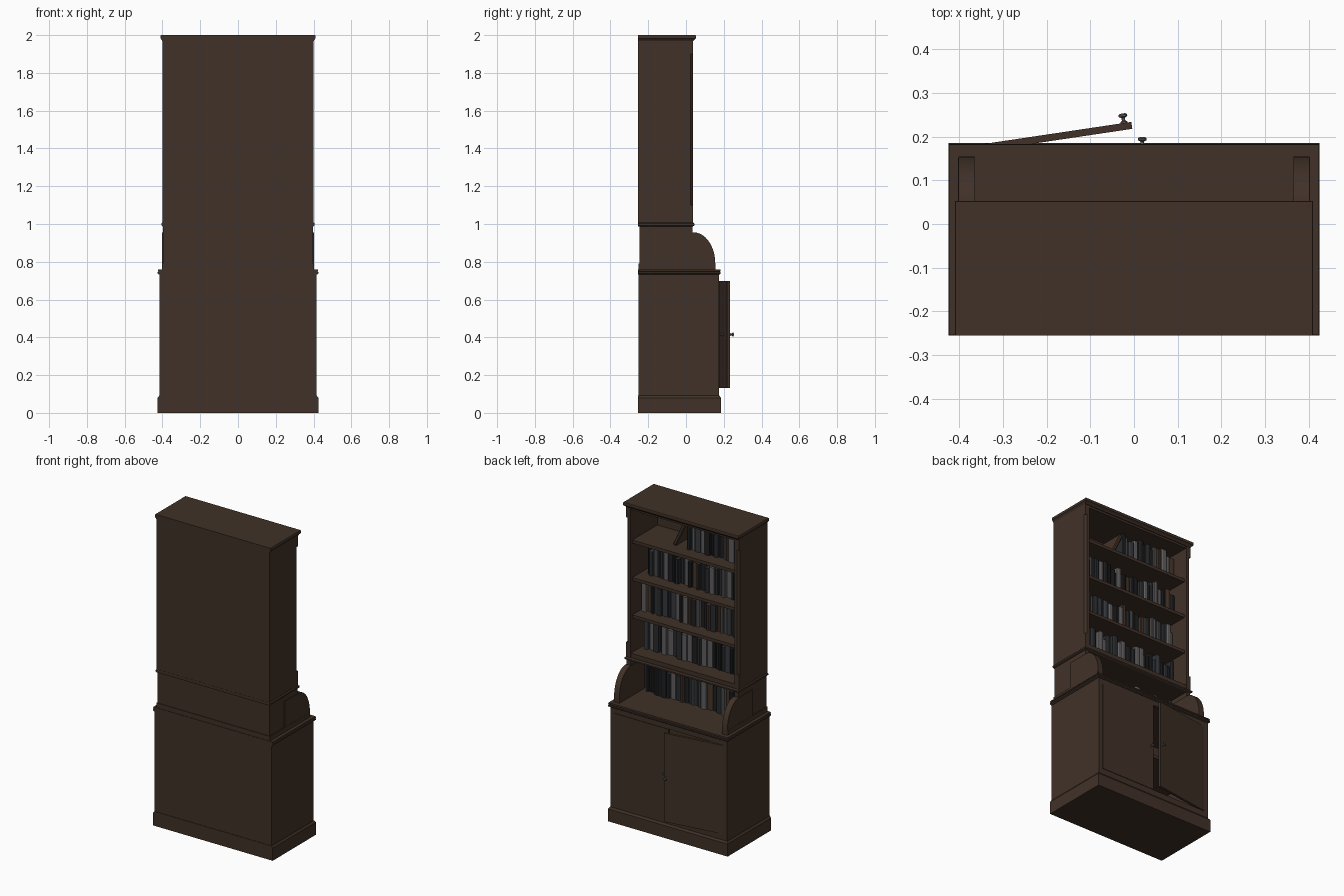
import bpy, bmesh, math, random
from mathutils import Matrix, Vector

if "Cube" in bpy.data.objects:
    bpy.data.objects.remove(bpy.data.objects["Cube"])

random.seed(4)


def material(name, rgb):
    m = bpy.data.materials.new(name)
    m.diffuse_color = (*rgb, 1)
    m.use_nodes = True
    m.node_tree.nodes["Principled BSDF"].inputs["Base Color"].default_value = m.diffuse_color
    return m


WOOD = material("dark_wood", (0.052, 0.031, 0.021))
METAL = material("knob_metal", (0.10, 0.095, 0.09))
BOOKS = [material("charcoal_cover", (0.022, 0.024, 0.027)),
         material("slate_cover", (0.035, 0.040, 0.047)),
         material("grey_cover", (0.115, 0.108, 0.112)),
         material("brown_cover", (0.062, 0.036, 0.022)),
         material("black_cover", (0.013, 0.013, 0.014))]


def finish(name, bm, mat):
    bmesh.ops.recalc_face_normals(bm, faces=bm.faces[:])
    me = bpy.data.meshes.new(name)
    bm.to_mesh(me)
    bm.free()
    me.materials.append(mat)
    ob = bpy.data.objects.new(name, me)
    bpy.context.collection.objects.link(ob)
    return ob


def prism(name, pts, axis, lo, hi, mat=WOOD):
    """Extrude a 2D outline along x (pts = y,z) or z (pts = x,y)."""
    bm = bmesh.new()
    place = (lambda p, t: (t, p[0], p[1])) if axis == "x" else (lambda p, t: (p[0], p[1], t))
    a = [bm.verts.new(place(p, lo)) for p in pts]
    b = [bm.verts.new(place(p, hi)) for p in pts]
    bm.faces.new(a)
    bm.faces.new(b)
    for i in range(len(pts)):
        j = (i + 1) % len(pts)
        bm.faces.new((a[i], a[j], b[j], b[i]))
    return finish(name, bm, mat)


def box(name, x0, x1, y0, y1, z0, z1, mat=WOOD):
    return prism(name, [(x0, y0), (x1, y0), (x1, y1), (x0, y1)], "z", z0, z1, mat)


def moulding(name, levels, back):
    """Stack rectangles (half width, front y, z): a board with a profiled edge, flat at the back."""
    bm = bmesh.new()
    rings = [[bm.verts.new(c) for c in ((-w, back, z), (w, back, z), (w, f, z), (-w, f, z))]
             for w, f, z in levels]
    bm.faces.new(rings[0])
    bm.faces.new(rings[-1])
    for a, b in zip(rings, rings[1:]):
        for i in range(4):
            j = (i + 1) % 4
            bm.faces.new((a[i], a[j], b[j], b[i]))
    return finish(name, bm, WOOD)


def mirrored(name, s, x0, x1, *rest):
    box(name, min(s * x0, s * x1), max(s * x0, s * x1), *rest)


# Lower cabinet
moulding("plinth", [(0.425, 0.185, 0), (0.425, 0.185, 0.08), (0.416, 0.176, 0.092)], -0.255)
box("cabinet_back", -0.415, 0.415, -0.252, -0.237, 0.09, 0.735)
box("cabinet_floor", -0.40, 0.40, -0.237, 0.155, 0.09, 0.125)
box("cabinet_shelf", -0.40, 0.40, -0.237, 0.12, 0.39, 0.41)
box("bottom_rail", -0.415, 0.415, 0.155, 0.175, 0.09, 0.13)
box("top_rail", -0.415, 0.415, 0.155, 0.175, 0.70, 0.735)
moulding("counter", [(0.417, 0.177, 0.732), (0.425, 0.183, 0.737), (0.425, 0.183, 0.745),
                     (0.420, 0.180, 0.748), (0.425, 0.183, 0.751), (0.423, 0.182, 0.76)], -0.254)
for s, side in ((1, "right"), (-1, "left")):
    mirrored(side + "_cabinet_side", s, 0.397, 0.415, -0.25, 0.175, 0.09, 0.735)
    mirrored(side + "_stile", s, 0.386, 0.40, 0.155, 0.175, 0.13, 0.70)


# Doors and turned knobs, each hung on its hinge line
def knob(name):
    profile = [(0.008, 0), (0.008, 0.003), (0.004, 0.005), (0.004, 0.012),
               (0.010, 0.015), (0.010, 0.019), (0.006, 0.022)]
    bm = bmesh.new()
    n = 16
    rings = [[bm.verts.new((r * math.cos(k * math.tau / n), y, r * math.sin(k * math.tau / n)))
              for k in range(n)] for r, y in profile]
    for a, b in zip(rings, rings[1:]):
        for k in range(n):
            bm.faces.new((a[k], a[(k + 1) % n], b[(k + 1) % n], b[k]))
    bm.faces.new(rings[-1])
    bm.faces.new(rings[0])
    return finish(name, bm, METAL)


for s, side, swing in ((1, "closed", 0), (-1, "open", 8.5)):
    hinge = Matrix.Translation((s * 0.385, 0.177, 0)) @ Matrix.Rotation(math.radians(swing), 4, "Z")
    far = -s * 0.383
    door = box(side + "_door", min(0, far), max(0, far), -0.016, 0, 0.131, 0.699)
    door.matrix_world = hinge
    k = knob(side + "_door_knob")
    k.matrix_world = hinge @ Matrix.Translation((-s * 0.366, 0, 0.415))

# Middle section: low open shelf with curved brackets
box("middle_back", -0.397, 0.397, -0.247, -0.235, 0.76, 1.0)
box("middle_back_skirting", -0.402, 0.402, -0.251, -0.247, 0.76, 0.79)
arc = [(0.04 + 0.115 * math.sin(a), 0.79 + 0.166 * math.cos(a))
       for a in [i * math.pi / 32 for i in range(17)]]
for s, side in ((1, "right"), (-1, "left")):
    mirrored(side + "_middle_side", s, 0.37, 0.397, -0.245, 0.035, 0.76, 1.0)
    mirrored(side + "_skirting", s, 0.39, 0.403, -0.25, 0.151, 0.76, 0.79)
    lo, hi = sorted((s * 0.365, s * 0.402))
    bracket = prism(side + "_curved_bracket", [(-0.1, 0.76), (-0.1, 0.956)] + arc + [(0.155, 0.76)],
                    "x", lo, hi)

# Upper bookcase: sides with stopped chamfers, shelves, cornice
moulding("waist_moulding", [(0.400, 0.038, 0.988), (0.406, 0.046, 0.993),
                            (0.406, 0.046, 1.002), (0.400, 0.038, 1.008)], -0.254)
box("upper_back", -0.40, 0.40, -0.253, -0.235, 1.0, 1.975)
box("upper_floor", -0.38, 0.38, -0.24, 0.033, 1.0, 1.035)
box("upper_ceiling", -0.38, 0.38, -0.24, 0.033, 1.955, 1.978)
for i in range(3):
    z = 1.275 + 0.24 * i
    box(f"shelf_{i + 1}", -0.375, 0.375, -0.24, 0.018, z - 0.02, z)
for s, side in ((1, "right"), (-1, "left")):
    square = [(s * 0.368, -0.25), (s * 0.40, -0.25), (s * 0.40, 0.036), (s * 0.368, 0.036)]
    chamfer = square[:2] + [(s * 0.40, 0.024), (s * 0.388, 0.036)] + square[3:]
    for part, pts, z0, z1 in (("lower_block", square, 1.0, 1.1), ("chamfered_side", chamfer, 1.1, 1.9),
                              ("upper_block", square, 1.9, 1.975)):
        prism(f"{side}_{part}", pts, "z", z0, z1)
moulding("cornice", [(0.400, 0.038, 1.968), (0.404, 0.044, 1.975), (0.410, 0.053, 1.982),
                     (0.410, 0.053, 1.997), (0.408, 0.051, 2.0)], -0.255)


# Books: rounded spine outline, random size and cover
def book(name, x, width, z, height, front, mat):
    w = width - 0.0012
    pts = [(x, -0.225), (x + w, -0.225), (x + w, front - 0.005), (x + w * 0.75, front),
           (x + w * 0.25, front), (x, front - 0.005)]
    return prism(name, pts, "z", z, z + height, mat)


for row, (z, end) in enumerate(((0.76, 0.34), (1.035, 0.345), (1.275, 0.35), (1.515, 0.33), (1.755, 0.05))):
    x, n = -0.364, 0
    while x < end - 0.018:
        w = random.uniform(0.018, 0.040)
        mat = random.choices(BOOKS, weights=(4, 3, 4, 2, 2))[0]
        book(f"book_{row + 1}_{n + 1}", x, w, z, random.uniform(0.155, 0.2),
             random.uniform(-0.08, -0.055), mat)
        x, n = x + w, n + 1

# Leaning book at the end of the top row
lean = book("leaning_book", 0, 0.024, 0, 0.185, -0.06, BOOKS[3])
lean.matrix_world = Matrix.Translation((x + 0.078, 0, 1.755)) @ Matrix.Rotation(math.radians(-25), 4, "Y")
